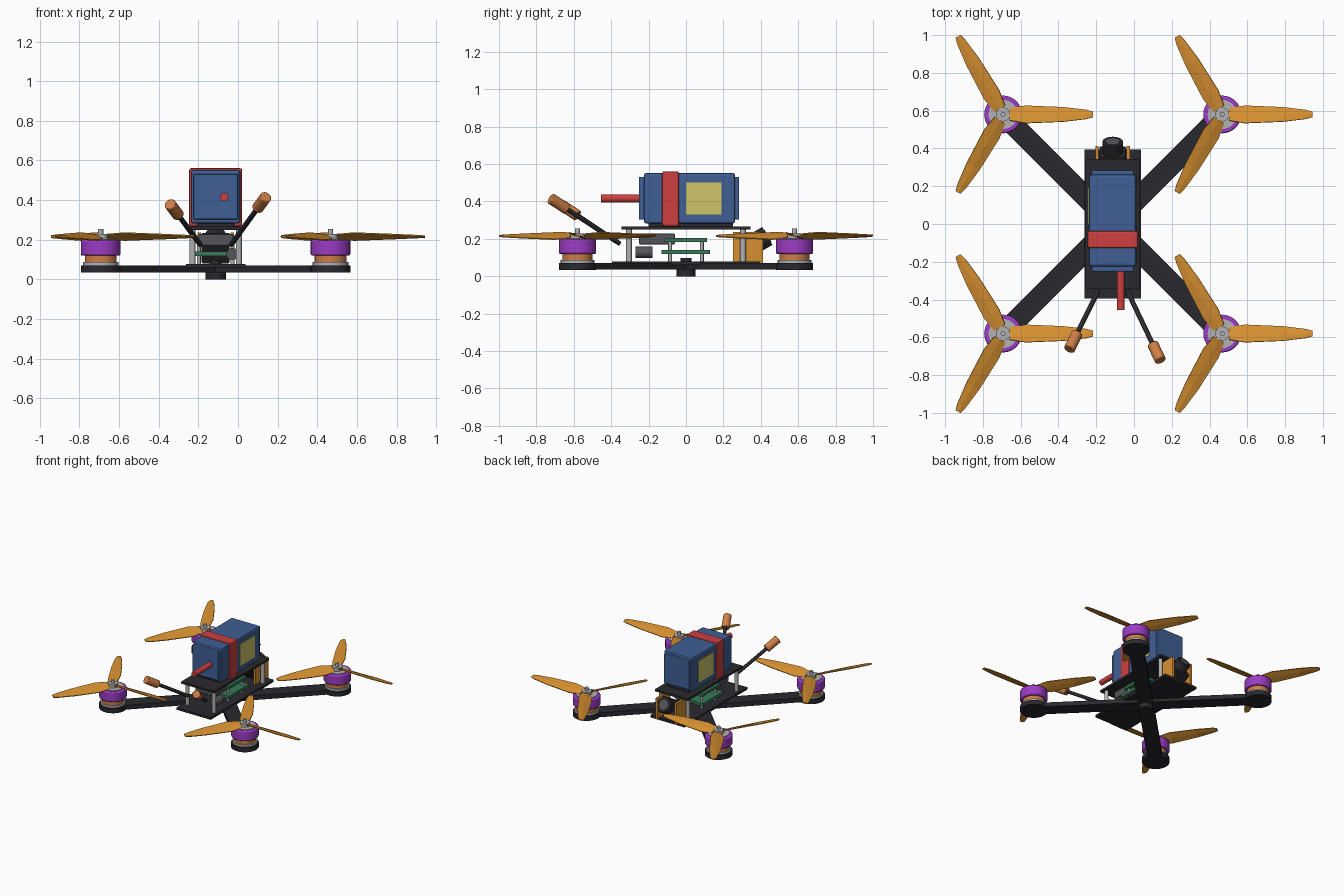
import bpy, bmesh, math
from mathutils import Vector, Matrix

if "Cube" in bpy.data.objects:
    bpy.data.objects.remove(bpy.data.objects["Cube"])

COLOURS = {
    "carbon_black": (0.022, 0.022, 0.028), "bell_purple": (0.33, 0.045, 0.55),
    "copper": (0.62, 0.21, 0.06), "blade_orange": (0.68, 0.28, 0.03),
    "battery_blue": (0.05, 0.115, 0.30), "strap_red": (0.62, 0.05, 0.05),
    "label_yellow": (0.62, 0.56, 0.14), "board_green": (0.04, 0.19, 0.10),
    "dark_grey": (0.09, 0.09, 0.10), "metal_grey": (0.45, 0.45, 0.46),
}
MATS = {}
for name, rgb in COLOURS.items():
    m = bpy.data.materials.new(name)
    m.use_nodes = True
    m.diffuse_color = (*rgb, 1)
    m.node_tree.nodes["Principled BSDF"].inputs["Base Color"].default_value = (*rgb, 1)
    MATS[name] = m

CX = -0.113      # centre line of the frame
MOTOR = 0.58     # motor offset from the centre on both axes


def finish(bm, name, mat, smooth=False, bevel=0):
    bmesh.ops.recalc_face_normals(bm, faces=bm.faces)
    me = bpy.data.meshes.new(name)
    bm.to_mesh(me)
    bm.free()
    me.materials.append(MATS[mat])
    ob = bpy.data.objects.new(name, me)
    bpy.context.collection.objects.link(ob)
    if bevel:
        mod = ob.modifiers.new("bevel", 'BEVEL')
        mod.width, mod.segments = bevel, 2
    if smooth:
        bpy.ops.object.select_all(action='DESELECT')
        ob.select_set(True)
        bpy.context.view_layer.objects.active = ob
        bpy.ops.object.shade_smooth_by_angle(angle=math.radians(35))
    return ob


def box(name, mat, lo, hi, bevel=0, turn=None):
    lo, hi = Vector(lo), Vector(hi)
    bm = bmesh.new()
    bmesh.ops.create_cube(bm, size=1, matrix=Matrix.Diagonal((*(hi - lo), 1)))
    ob = finish(bm, name, mat, bevel=bevel)
    ob.location = (lo + hi) / 2
    if turn:
        ob.rotation_euler = turn
    return ob


def rod(name, mat, a, b, r, r2=None, sides=32, bevel=0):
    """Cylinder or cone running from point a to point b."""
    a, b = Vector(a), Vector(b)
    d = b - a
    place = Matrix.Translation((a + b) / 2) @ d.to_track_quat('Z', 'Y').to_matrix().to_4x4()
    bm = bmesh.new()
    bmesh.ops.create_cone(bm, cap_ends=True, segments=sides, radius1=r,
                          radius2=r if r2 is None else r2, depth=d.length, matrix=place)
    return finish(bm, name, mat, smooth=True, bevel=bevel)


def disc(name, mat, x, y, z0, z1, r, **kw):
    return rod(name, mat, (x, y, z0), (x, y, z1), r, **kw)


def propeller(name, x, y, z):
    """Three twisted blades, each lofted through a few sections."""
    sections = [  # radius, half chord, pitch in degrees
        (0.035, 0.034, 20), (0.12, 0.05, 22), (0.32, 0.04, 16),
        (0.44, 0.025, 13), (0.477, 0.015, 12)]
    bm = bmesh.new()
    for k in range(3):
        spin = Matrix.Rotation(k * math.tau / 3, 4, 'Z')
        rings = []
        for r, half, pitch in sections:
            twist = Matrix.Rotation(math.radians(-pitch), 4, 'X')
            outline = [(-half, -0.003), (0, -0.005), (half, -0.003),
                       (half, 0.003), (0, 0.006), (-half, 0.003)]
            rings.append([bm.verts.new(spin @ (twist @ Vector((0, c, h)) + Vector((r, 0, 0))))
                          for c, h in outline])
        for p, q in zip(rings, rings[1:]):
            for i in range(6):
                j = (i + 1) % 6
                bm.faces.new((p[i], p[j], q[j], q[i]))
        bm.faces.new(rings[0])
        bm.faces.new(rings[-1])
    ob = finish(bm, name, "blade_orange")
    ob.location = (x, y, z)


# Arms, motors and propellers at the four corners
for sx, side in ((1, "left"), (-1, "right")):
    for sy, end in ((-1, "front"), (1, "back")):
        tag = f"{end}_{side}"
        x, y = CX + sx * MOTOR, sy * MOTOR
        length = MOTOR * math.sqrt(2)
        arm = box("arm_" + tag, "carbon_black", (-length / 2, -0.055, 0.035),
                  (length / 2, 0.055, 0.07))
        arm.location = (CX + sx * MOTOR / 2, y / 2, 0.0525)
        arm.rotation_euler.z = math.atan2(sy, sx)
        disc("arm_end_" + tag, "carbon_black", x, y, 0.034, 0.071, 0.1)
        disc("motor_base_" + tag, "metal_grey", x, y, 0.07, 0.087, 0.09)
        disc("motor_winding_" + tag, "copper", x, y, 0.087, 0.125, 0.08)
        disc("motor_bell_" + tag, "bell_purple", x, y, 0.12, 0.2, 0.1, bevel=0.008)
        disc("bell_cap_" + tag, "metal_grey", x, y, 0.19, 0.204, 0.077)
        disc("propeller_hub_" + tag, "metal_grey", x, y, 0.2, 0.23, 0.037)
        disc("motor_shaft_" + tag, "metal_grey", x, y, 0.2, 0.255, 0.013, sides=16)
        propeller("propeller_" + tag, x, y, 0.216)

# Frame plates, centre bolt and standoffs
box("bottom_plate", "carbon_black", (CX - 0.15, -0.395, 0.06), (CX + 0.15, 0.395, 0.078))
box("top_plate", "carbon_black", (CX - 0.145, -0.345, 0.25), (CX + 0.145, 0.345, 0.266))
box("battery_pad", "carbon_black", (CX - 0.095, -0.2, 0.266), (CX + 0.095, 0.25, 0.284))
disc("centre_bolt_head", "carbon_black", CX, 0, 0, 0.05, 0.052)
disc("centre_bolt", "carbon_black", CX, 0, 0.04, 0.098, 0.03)
for sx in (-1, 1):
    for y in (-0.305, 0.305):
        disc("standoff", "metal_grey", CX + sx * 0.117, y, 0.075, 0.252, 0.015, sides=16)

# Electronics between the plates
box("lower_board", "board_green", (CX - 0.125, -0.13, 0.118), (CX + 0.125, 0.128, 0.14))
box("upper_board", "board_green", (CX - 0.11, -0.115, 0.183), (CX + 0.11, 0.113, 0.205))
for sx in (-1, 1):
    for sy in (-1, 1):
        disc("board_post", "metal_grey", CX + sx * 0.085, sy * 0.085, 0.075, 0.2, 0.01, sides=12)
box("video_transmitter", "dark_grey", (CX - 0.09, -0.25, 0.17), (CX + 0.09, -0.06, 0.228), 0.005)
rod("capacitor", "dark_grey", (CX + 0.085, -0.27, 0.128), (CX + 0.085, -0.18, 0.128), 0.031)

# Camera tilted upward between two mounting plates
for sx in (-1, 1):
    px = CX + sx * 0.083
    box("camera_mount", "blade_orange", (px - 0.009, 0.25, 0.07), (px + 0.009, 0.412, 0.237))
tilt = math.radians(30)
centre = Vector((CX, 0.335, 0.158))
aim = Vector((0, math.cos(tilt), math.sin(tilt)))
box("camera_body", "carbon_black", centre - Vector((0.07, 0.055, 0.06)),
    centre + Vector((0.07, 0.055, 0.06)), 0.006, (tilt, 0, 0))
rod("camera_barrel", "carbon_black", centre + aim * 0.04, centre + aim * 0.115, 0.055)
rod("camera_lens", "dark_grey", centre + aim * 0.11, centre + aim * 0.119, 0.038)

# Battery with end caps, strap, labels and lead
box("battery", "battery_blue", (CX - 0.125, -0.225, 0.282), (CX + 0.125, 0.262, 0.552), 0.012)
box("battery_ends", "battery_blue", (CX - 0.112, -0.252, 0.303), (CX + 0.112, 0.284, 0.532), 0.006)
box("battery_strap", "strap_red", (CX - 0.134, -0.128, 0.267), (CX + 0.134, -0.037, 0.561), 0.01)
for sx in (-1, 1):
    lx = CX + sx * 0.126
    box("battery_label", "label_yellow", (lx - 0.004, 0, 0.33), (lx + 0.004, 0.19, 0.502))
rod("battery_lead", "strap_red", (-0.07, -0.455, 0.416), (-0.07, -0.24, 0.416), 0.021)

# Antennas splaying out from the tail, each with a copper tip
for start, tip in (((-0.19, -0.355, 0.175), (-0.322, -0.622, 0.352)),
                   ((-0.035, -0.355, 0.175), (0.12, -0.68, 0.388))):
    a, b = Vector(start), Vector(tip)
    d = (b - a).normalized()
    rod("antenna_stem", "carbon_black", a, b, 0.013, sides=16)
    rod("antenna_tip", "copper", b - d * 0.055, b + d * 0.055, 0.03, sides=24, bevel=0.004)
